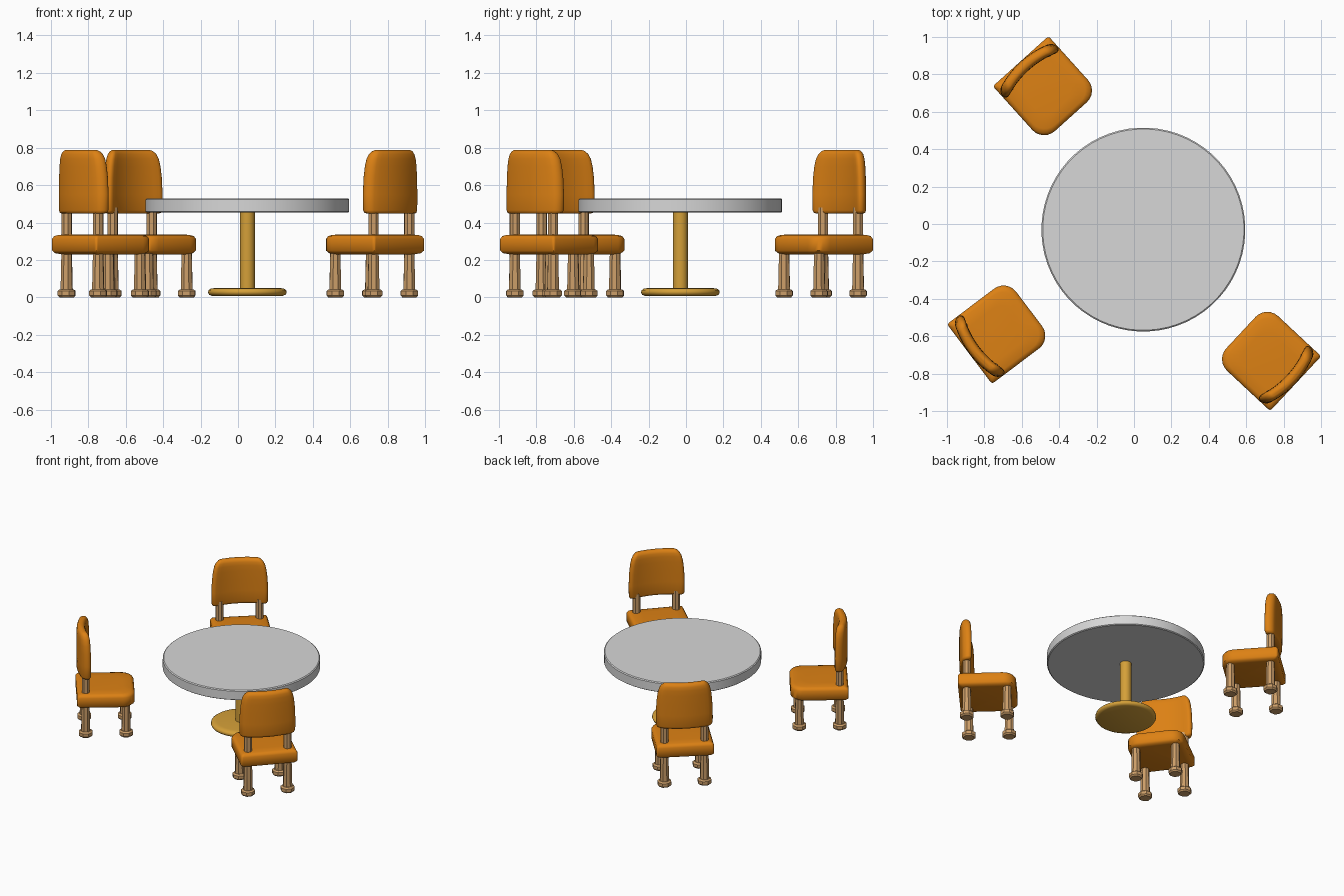
import bpy, bmesh
from math import sin, cos, pi, radians
from mathutils import Matrix

if "Cube" in bpy.data.objects:
    bpy.data.objects.remove(bpy.data.objects["Cube"], do_unlink=True)


def material(name, r, g, b):
    m = bpy.data.materials.new(name)
    m.diffuse_color = (r, g, b, 1)
    m.use_nodes = True
    m.node_tree.nodes["Principled BSDF"].inputs["Base Color"].default_value = (r, g, b, 1)
    return m


ORANGE = material("orange upholstery", 0.72, 0.22, 0.007)
WOOD = material("tan wood", 0.60, 0.34, 0.14)
GOLD = material("golden metal", 0.66, 0.35, 0.04)
GREY = material("light grey top", 0.68, 0.68, 0.68)


def loft(name, rings, mat, place, angle=None):
    """Skin a stack of matching closed outlines and cap both ends."""
    bm = bmesh.new()
    loops = [[bm.verts.new(p) for p in ring] for ring in rings]
    n = len(loops[0])
    for low, high in zip(loops, loops[1:]):
        for i in range(n):
            j = (i + 1) % n
            bm.faces.new((low[i], low[j], high[j], high[i]))
    bm.faces.new(loops[0][::-1])
    bm.faces.new(loops[-1])
    bmesh.ops.recalc_face_normals(bm, faces=bm.faces)
    mesh = bpy.data.meshes.new(name)
    bm.to_mesh(mesh)
    bm.free()
    mesh.materials.append(mat)
    ob = bpy.data.objects.new(name, mesh)
    bpy.context.collection.objects.link(ob)
    ob.matrix_world = place
    if angle:
        bpy.ops.object.select_all(action='DESELECT')
        ob.select_set(True)
        bpy.context.view_layer.objects.active = ob
        bpy.ops.object.shade_smooth_by_angle(angle=radians(angle))
    return ob


def turned(name, profile, sides, mat, place, x=0, y=0, angle=None):
    """Round part from (radius, height) pairs."""
    rings = [[(x + r * cos((i + 0.5) * 2 * pi / sides),
               y + r * sin((i + 0.5) * 2 * pi / sides), z)
              for i in range(sides)] for r, z in profile]
    return loft(name, rings, mat, place, angle)


def seat_ring(inset, z):
    # Square with broad front corners and tight back corners
    pts, h = [], 0.2 - inset
    for sx, sy, r, start in ((1, 1, 0.015, 0), (-1, 1, 0.015, 90),
                             (-1, -1, 0.085, 180), (1, -1, 0.085, 270)):
        for k in range(7):
            a = radians(start + 15 * k)
            pts.append((sx * (h - r) + r * cos(a), sy * (h - r) + r * sin(a), z))
    return pts


def back_ring(half, t, z):
    # Thick band with round ends, bowed towards the rear
    pts, flat = [], half - t
    for s in (1, -1):
        for k in range(9):
            a = pi * k / 8 - pi / 2
            pts.append((s * (flat + t * cos(a)), s * t * sin(a)))
        for k in range(1, 12):
            pts.append((s * flat * (1 - k / 6), s * t))
    return [(x, y + 0.125 + 0.042 * (1 - (x / 0.2) ** 2), z) for x, y in pts]


SEAT = ((0.035, 0.23), (0.012, 0.236), (0, 0.25), (0, 0.312),
        (0.008, 0.327), (0.025, 0.334), (0.08, 0.337))
BACK = ((0.175, 0.018, 0.447), (0.19, 0.027, 0.452), (0.197, 0.031, 0.465),
        (0.198, 0.032, 0.55), (0.194, 0.032, 0.64), (0.187, 0.032, 0.70),
        (0.178, 0.031, 0.74), (0.165, 0.028, 0.765), (0.15, 0.021, 0.78),
        (0.135, 0.01, 0.787))
LEG = ((0.034, 0.03), (0.029, 0.24))
FOOT = ((0.04, 0), (0.05, 0.01), (0.05, 0.034), (0.038, 0.043))
POST = ((0.029, 0.32), (0.029, 0.48))


def chair(label, x, y, turn):
    place = Matrix.Translation((x, y, 0)) @ Matrix.Rotation(radians(turn), 4, 'Z')
    loft(label + " seat", [seat_ring(*s) for s in SEAT], ORANGE, place, 50)
    loft(label + " backrest", [back_ring(*s) for s in BACK], ORANGE, place, 60)
    for sx, side in ((1, "left"), (-1, "right")):
        for sy, end in ((1, "back"), (-1, "front")):
            spot = f"{label} {end} {side} "
            turned(spot + "leg", LEG, 8, WOOD, place, sx * 0.14, sy * 0.14)
            turned(spot + "foot", FOOT, 8, WOOD, place, sx * 0.14, sy * 0.14)
        turned(f"{label} {side} back post", POST, 8, WOOD, place, sx * 0.14, 0.14)


chair("rear chair", -0.472, 0.722, 42)
chair("front left chair", 0.718, -0.717, -133)
chair("front right chair", -0.72, -0.575, 127)

# Round pedestal table
table = Matrix.Translation((0.05, -0.03, 0))
turned("table top", ((0.538, 0.453), (0.545, 0.458), (0.545, 0.523), (0.538, 0.529)),
       64, GREY, table, angle=30)
turned("table post", ((0.04, 0.04), (0.04, 0.46)), 24, GOLD, table, angle=30)
turned("table base", ((0.19, 0.008), (0.205, 0.014), (0.211, 0.026), (0.208, 0.038),
                      (0.195, 0.047), (0.17, 0.05)), 48, GOLD, table, angle=50)
